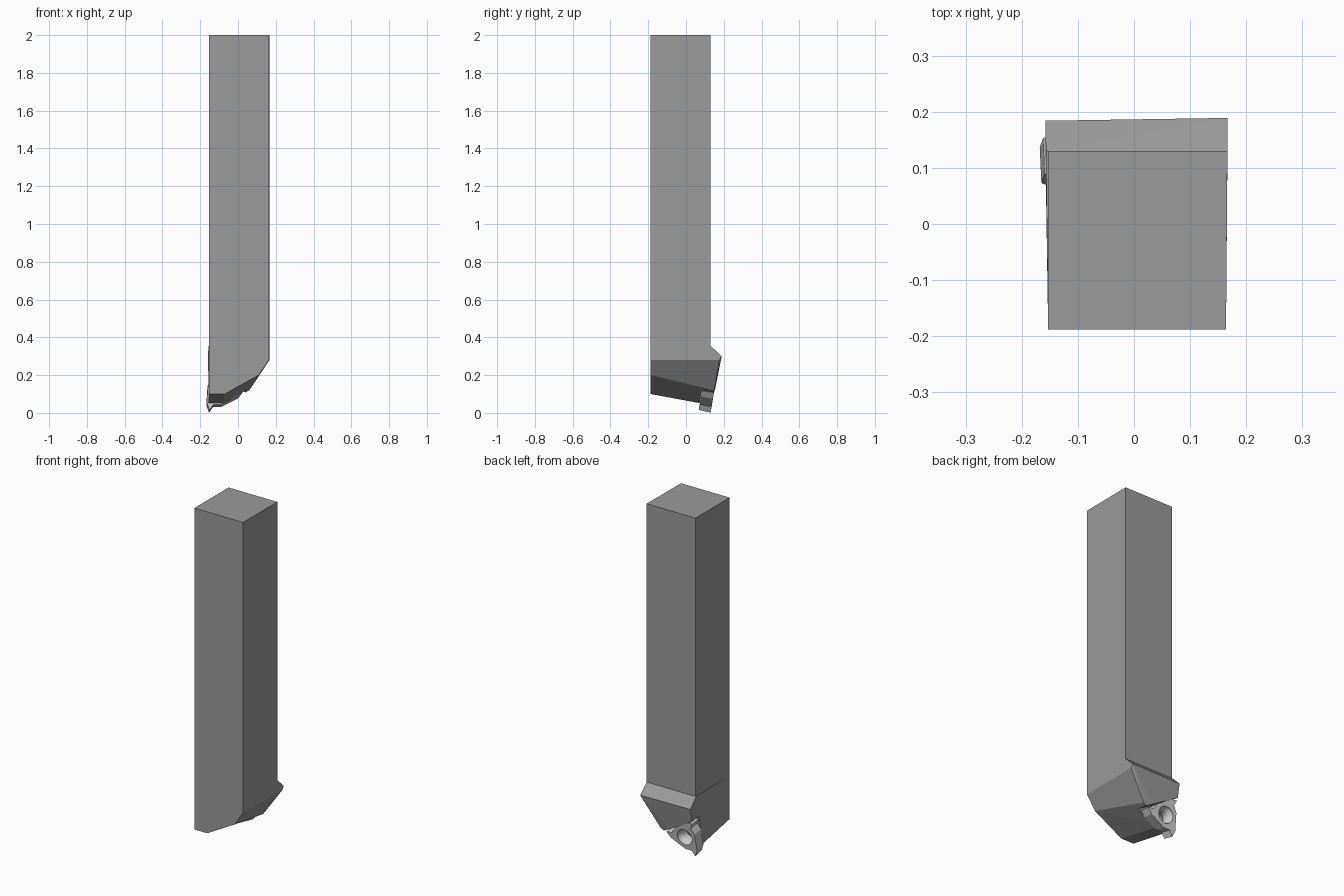
import bpy, bmesh, math
from mathutils import Matrix, Vector

if "Cube" in bpy.data.objects:
    bpy.data.objects.remove(bpy.data.objects["Cube"])

# Tilted frame of the insert seat: u = x, v = up along the face, n = outward
T = math.radians(9.3)
U = Vector((1, 0, 0))
V = Vector((0, math.sin(T), math.cos(T)))
N = Vector((0, math.cos(T), -math.sin(T)))
SEAT = Vector((-0.095, 0.1475, 0.1048))

STEEL = bpy.data.materials.new("dark_steel")
STEEL.diffuse_color = (0.325, 0.325, 0.325, 1)
STEEL.use_nodes = True
STEEL.node_tree.nodes["Principled BSDF"].inputs["Base Color"].default_value = STEEL.diffuse_color


def seat_point(u, v, n):
    return SEAT + U * u + V * v + N * n


def finish(name, bm):
    bmesh.ops.recalc_face_normals(bm, faces=bm.faces)
    me = bpy.data.meshes.new(name)
    bm.to_mesh(me)
    bm.free()
    ob = bpy.data.objects.new(name, me)
    bpy.context.collection.objects.link(ob)
    return ob


def hull(name, pts):
    bm = bmesh.new()
    for p in pts:
        bm.verts.new(p)
    bmesh.ops.convex_hull(bm, input=bm.verts)
    bmesh.ops.dissolve_limit(bm, angle_limit=math.radians(1.5),
                             verts=bm.verts, edges=bm.edges)
    ob = finish(name, bm)
    ob.data.materials.append(STEEL)
    return ob


def loft(name, layers, mat=None):
    """Stack of (profile, depth, scale) layers in the seat frame, capped."""
    bm = bmesh.new()
    rings = [[bm.verts.new(seat_point(u * s, v * s, n)) for u, v in prof]
             for prof, n, s in layers]
    for a, b in zip(rings, rings[1:]):
        for i in range(len(a)):
            j = (i + 1) % len(a)
            bm.faces.new((a[i], a[j], b[j], b[i]))
    bm.faces.new(rings[0])
    bm.faces.new(rings[-1])
    ob = finish(name, bm)
    if mat:
        ob.data.materials.append(mat)
    return ob


def cut(ob, cutter):
    m = ob.modifiers.new("cut", 'BOOLEAN')
    m.operation, m.solver, m.object = 'DIFFERENCE', 'EXACT', cutter
    cutter.hide_render = True
    bpy.context.view_layer.objects.active = ob
    bpy.ops.object.modifier_apply(modifier=m.name)
    bpy.data.objects.remove(cutter)


def circle(r, k=32):
    return [(r * math.cos(2 * math.pi * i / k), r * math.sin(2 * math.pi * i / k))
            for i in range(k)]


# Square shank, its right side very slightly out of square
x0, x1, x2, y0, y1 = -0.153, 0.164, 0.1665, -0.188, 0.13
section = [(x0, y0), (x1, y0), (x2, y1), (x0, y1)]
hull("shank", [(x, y, z) for x, y in section for z in (0.355, 2)])

# Faceted head: front outline, back outline on the tilted face, top shoulder
front = [(x0, 0.10), (-0.07, 0.10), (0.11, 0.20), (x1, 0.28), (x1, 0.355), (x0, 0.355)]
back = [(-0.158, 0.04), (-0.08, 0.04), (0.06, 0.12), (0.167, 0.28)]
pts = [(x, y0, z) for x, z in front]
pts += [(x, SEAT.y + (z - SEAT.z) * math.tan(T), z) for x, z in back]
pts += [(-0.158, 0.184, 0.30), (0.167, 0.189, 0.30),
        (-0.157, y1, 0.355), (x2, y1, 0.355)]
head = hull("head", pts)

# Insert pocket: everything below the wall along the insert's upper edge
wall = Vector((0.5, 0.866)) * 0.071
along = Vector((0.866, -0.5)) * 0.4
a, b = wall + along, wall - along
pocket = [tuple(a), tuple(b), (b.x, -0.4), (a.x, -0.4)]
cut(head, loft("pocket_cutter", [(pocket, -0.066, 1), (pocket, 0.15, 1)], STEEL))
cut(head, loft("screw_hole_cutter", [(circle(0.03), -0.14, 1), (circle(0.03), 0.1, 1)], STEEL))

# Three-cornered threading insert with a pointed tooth at every corner
corner = [(-0.073, -0.066), (-0.058, -0.105), (-0.037, -0.075), (0.004, -0.075)]
outline = []
for k in range(3):
    R = Matrix.Rotation(k * math.tau / 3, 2)
    outline += [tuple(R @ Vector(p)) for p in corner]
insert = loft("cutting_insert", [(outline, -0.065, 0.96), (outline, 0, 1)])

# Countersunk hole through the insert
cut(insert, loft("insert_hole_cutter", [(circle(0.034), -0.1, 1), (circle(0.034), -0.035, 1),
                                        (circle(0.047), -0.008, 1), (circle(0.049), 0.02, 1)]))
bpy.ops.object.select_all(action='DESELECT')
insert.select_set(True)
bpy.context.view_layer.objects.active = insert
bpy.ops.object.shade_smooth_by_angle(angle=math.radians(15))
